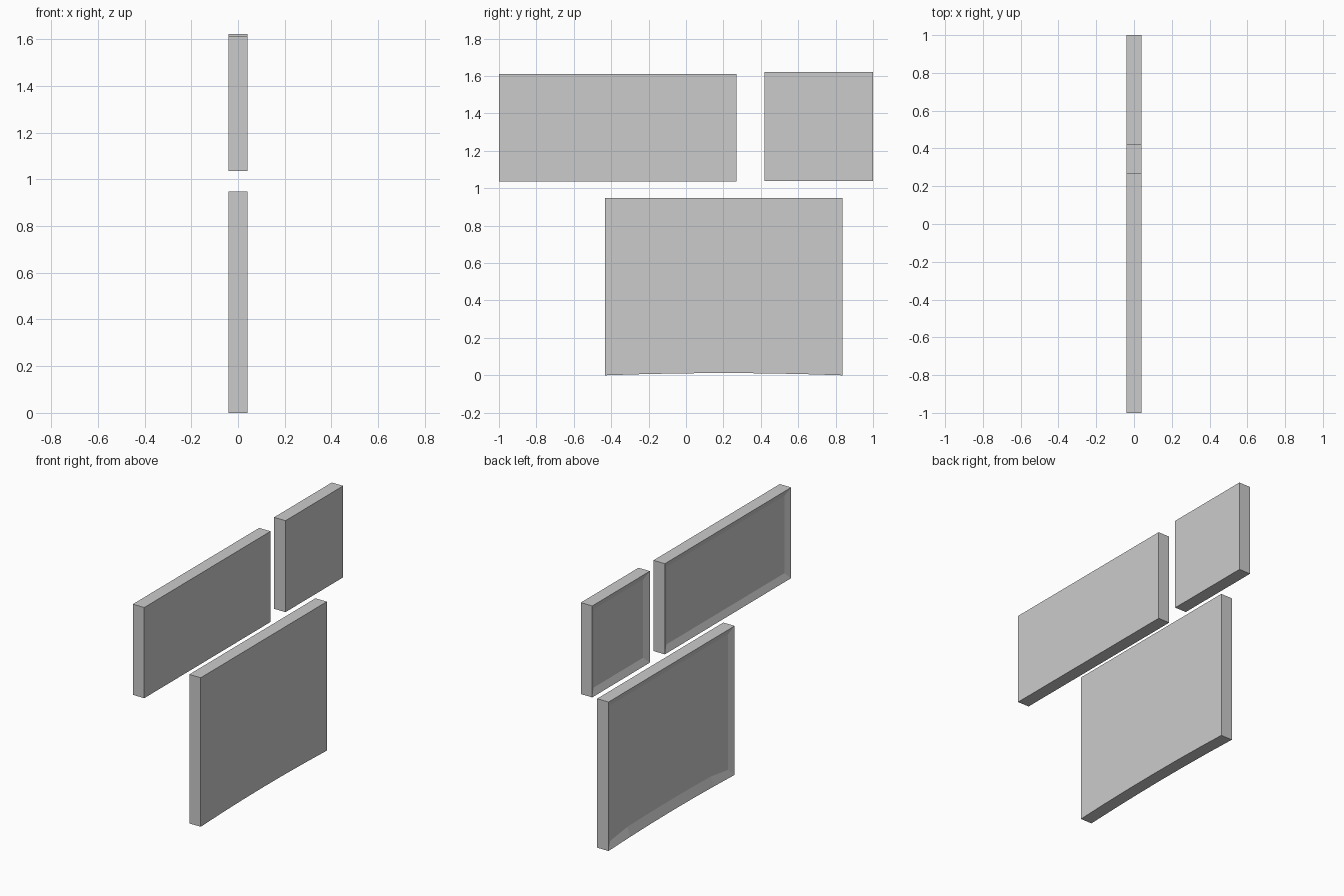
import bpy, bmesh

if "Cube" in bpy.data.objects:
    bpy.data.objects.remove(bpy.data.objects["Cube"])

HALF = 0.04      # half thickness of every panel
RIM = 0.06       # width of the sloped border on the back
DEPTH = 0.018    # depth of the shallow dished back


def panel(name, y0, y1, z0, z1, arch=0.0):
    """Slab with a flat +x face and a dished -x face; arch lifts the bottom middle."""
    fracs = [0, 0.17, 0.34, 0.5, 0.66, 0.83, 1] if arch else [0, 1]
    profile = [(y0 + (y1 - y0) * f, z0 + arch * (1 - (2 * f - 1) ** 2)) for f in fracs]
    profile += [(y1, z1), (y0, z1)]
    bm = bmesh.new()
    back = bm.faces.new([bm.verts.new((-HALF, y, z)) for y, z in profile])
    ext = bmesh.ops.extrude_face_region(bm, geom=[back], use_keep_orig=True)
    new_verts = [v for v in ext["geom"] if isinstance(v, bmesh.types.BMVert)]
    bmesh.ops.translate(bm, verts=new_verts, vec=(2 * HALF, 0, 0))
    bmesh.ops.recalc_face_normals(bm, faces=bm.faces[:])
    # dished back
    back = min(bm.faces, key=lambda f: f.calc_center_median().x)
    bmesh.ops.inset_region(bm, faces=[back], thickness=RIM, depth=-DEPTH)
    mesh = bpy.data.meshes.new(name)
    bm.to_mesh(mesh)
    bm.free()
    obj = bpy.data.objects.new(name, mesh)
    bpy.context.collection.objects.link(obj)
    return obj


# two upper panels and one large lower panel
panel("upper_long_panel", -1.0, 0.27, 1.035, 1.612)
panel("upper_short_panel", 0.42, 1.0, 1.04, 1.622)
panel("lower_panel", -0.432, 0.836, 0.0, 0.948, arch=0.012)
